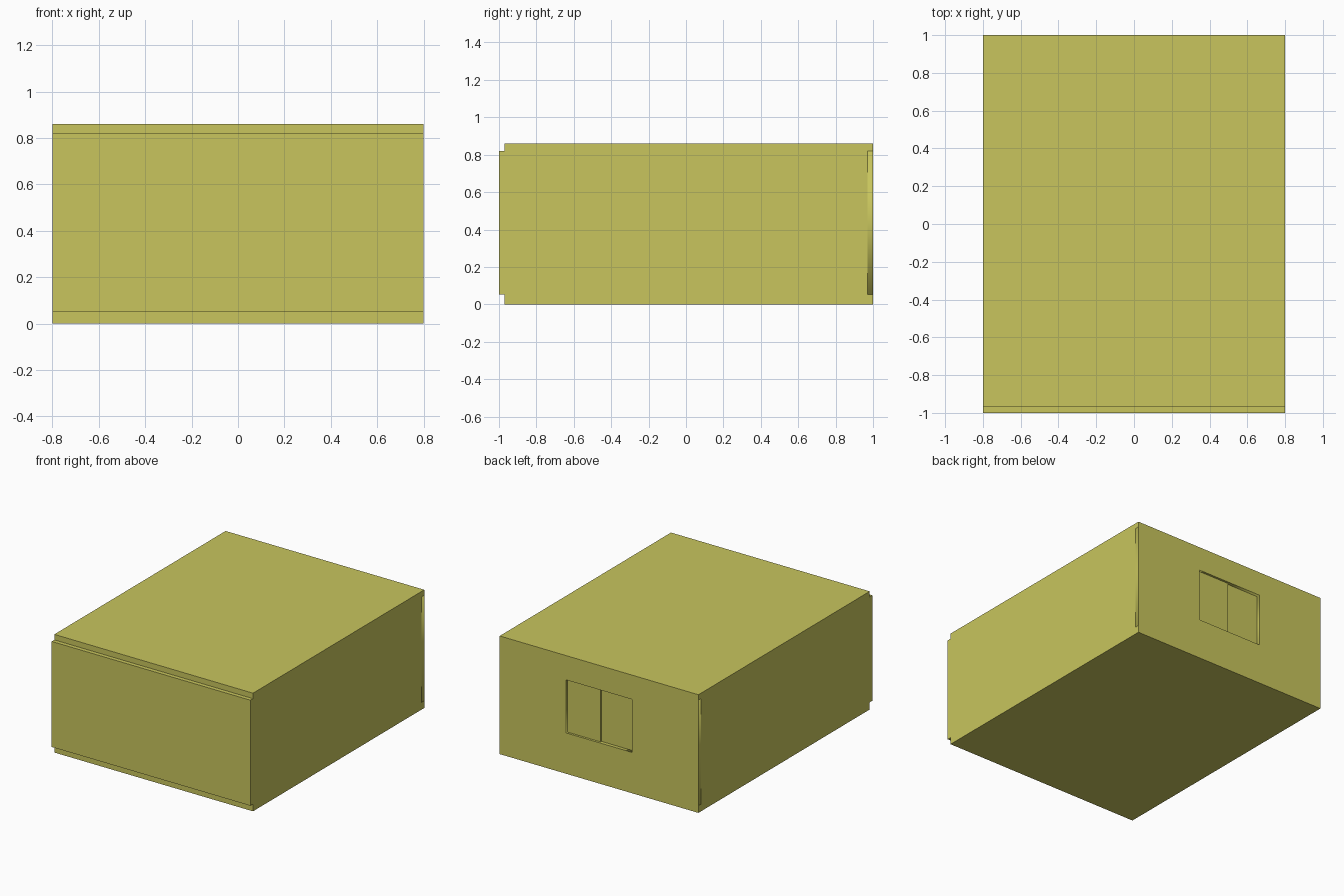
import bpy

if "Cube" in bpy.data.objects:
    bpy.data.objects.remove(bpy.data.objects["Cube"])

W, D, H = 0.80, 1.0, 0.86        # half width, half depth, total height
T = 0.03                         # wall thickness
Z0, Z1 = 0.052, 0.82             # top of floor, underside of ceiling
WX, WZ0, WZ1 = 0.265, 0.297, 0.683   # window opening

paint = bpy.data.materials.new("yellow_paint")
paint.diffuse_color = (0.58, 0.56, 0.11, 1)
paint.use_nodes = True
paint.node_tree.nodes["Principled BSDF"].inputs["Base Color"].default_value = paint.diffuse_color


def box(name, x, y, z):
    """Axis-aligned box from (min, max) ranges."""
    bpy.ops.mesh.primitive_cube_add(size=1)
    o = bpy.context.object
    o.name = name
    ranges = (x, y, z)
    o.location = [(a + b) / 2 for a, b in ranges]
    o.scale = [b - a for a, b in ranges]
    bpy.ops.object.transform_apply(location=True, rotation=False, scale=True)
    o.data.materials.append(paint)
    return o


# Floor and ceiling slabs, set back behind the front wall
box("floor", (-W, W), (-D + T, D), (0, Z0))
box("ceiling", (-W, W), (-D + T, D), (Z1, H))

# Front and side walls
box("front_wall", (-W, W), (-D, -D + T), (Z0, Z1))
for side, s in (("left", -1), ("right", 1)):
    box(side + "_wall", sorted((s * W, s * (W - T))), (-D + T, D - T), (Z0, Z1))

# Back wall: outline with a window hole, extruded to wall thickness
curve = bpy.data.curves.new("back_wall", 'CURVE')
curve.dimensions = '2D'
curve.fill_mode = 'BOTH'
curve.extrude = T / 2
for hx, lo, hi in ((W, Z0, Z1), (WX, WZ0, WZ1)):
    sp = curve.splines.new('POLY')
    sp.points.add(3)
    for p, (x, z) in zip(sp.points, ((-hx, lo), (hx, lo), (hx, hi), (-hx, hi))):
        p.co = (x, z, 0, 1)
    sp.use_cyclic_u = True
back = bpy.data.objects.new("back_wall", curve)
back.location = (0, D - T / 2, 0)
back.rotation_euler = (1.5707963, 0, 0)
bpy.context.collection.objects.link(back)
curve.materials.append(paint)

# Sliding window: one sash slightly proud of the other, each in two panes
zm = (WZ0 + WZ1) / 2
for side, x, y in (("left", (-WX, 0), 0.974), ("right", (0, WX), 0.984)):
    for row, z in (("lower", (WZ0, zm)), ("upper", (zm, WZ1))):
        box(f"{side}_{row}_pane", x, (y - 0.01, y), z)
